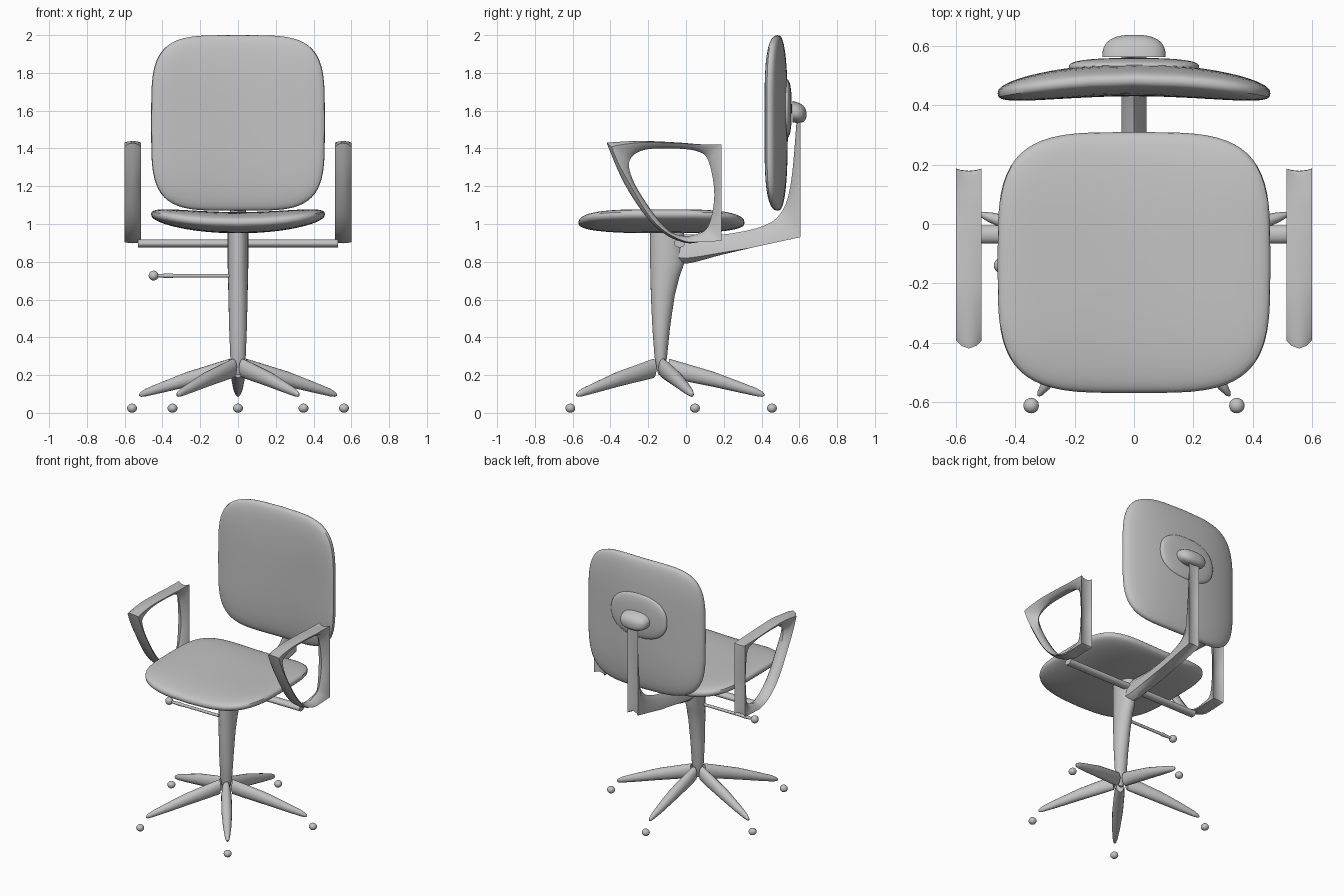
import bpy, bmesh, math
from mathutils import Vector, Matrix

if "Cube" in bpy.data.objects:
    bpy.data.objects.remove(bpy.data.objects["Cube"], do_unlink=True)

grey = bpy.data.materials.new("plain grey")
tone = (0.55, 0.55, 0.55, 1)
grey.use_nodes = True
grey.diffuse_color = tone
grey.node_tree.nodes["Principled BSDF"].inputs["Base Color"].default_value = tone


def finish(name, bm, sharp=40):
    bmesh.ops.recalc_face_normals(bm, faces=bm.faces)
    mesh = bpy.data.meshes.new(name)
    bm.to_mesh(mesh)
    bm.free()
    mesh.shade_smooth()
    mesh.set_sharp_from_angle(angle=math.radians(sharp))
    mesh.materials.append(grey)
    obj = bpy.data.objects.new(name, mesh)
    bpy.context.collection.objects.link(obj)
    return obj


def loft(name, rings, closed=False):
    """Skin a row of equal rings; cap the ends unless the row closes."""
    bm = bmesh.new()
    rows = [[bm.verts.new(p) for p in ring] for ring in rings]
    n = len(rows[0])
    for a, b in zip(rows, rows[1:] + rows[:1] if closed else rows[1:]):
        for i in range(n):
            j = (i + 1) % n
            bm.faces.new((a[i], a[j], b[j], b[i]))
    if not closed:
        bm.faces.new(rows[0])
        bm.faces.new(rows[-1])
    return finish(name, bm)


def power(value, exponent):
    return math.copysign(abs(value) ** exponent, value)


def pad(name, half_u, half_v, thick, place, square, edge, half=False):
    """Cushion with a superellipse outline and a rounded rim."""
    rings, steps, sides = [], 24, 64
    for i in range(steps // 2 + 1 if half else steps + 1):
        a = min(max(math.pi * i / steps, 0.005), math.pi - 0.005)
        s, h = power(math.sin(a), 2 / edge), thick * power(math.cos(a), 2 / edge)
        ring = []
        for k in range(sides):
            t = math.tau * k / sides
            ring.append(place(half_u * s * power(math.cos(t), 2 / square),
                              half_v * s * power(math.sin(t), 2 / square), h))
        rings.append(ring)
    return loft(name, rings)


def bend(u):
    return 0.045 * (u / 0.46) ** 2


def strip(name, sections, x, w, closed):
    """Frame in the y-z plane. Section: outer y, z, inner y, z, edge drop, corner.
    A positive drop rounds the outer side, a negative one hollows it."""
    n, steps, rows = len(sections), 6, []

    def tangent(i, k):
        if sections[i % n][5] and k < 2:
            return 0
        a, b = (i - 1, i + 1) if closed else (max(i - 1, 0), min(i + 1, n - 1))
        return (sections[b % n][k] - sections[a % n][k]) / 2

    for i in range(n if closed else n - 1):
        p, q = sections[i], sections[(i + 1) % n]
        for t in [j / steps for j in range(steps)]:
            rows.append([(2*t**3 - 3*t*t + 1) * p[k] + (t**3 - 2*t*t + t) * tangent(i, k)
                         + (3*t*t - 2*t**3) * q[k] + (t**3 - t*t) * tangent(i + 1, k)
                         for k in range(5)])
    if not closed:
        rows.append(sections[-1][:5])
    rings = []
    for oy, oz, iy, iz, drop in rows:
        outer, inner = Vector((0, oy, oz)), Vector((0, iy, iz))
        inward = (inner - outer).normalized()
        side = outer + inward * max(drop, 0)
        mid = outer + inward * max(-drop, 0)
        ring = []
        for f in (-1, -0.6, 0, 0.6, 1):
            ring.append(mid.lerp(side, f * f) + Vector((x + f * w, 0, 0)))
        for f in (0.7, 0, -0.7):
            ring.append(inner.lerp(side, f * f * 0.7) + Vector((x + f * w, 0, 0)))
        rings.append(ring)
    return loft(name, rings, closed)


def ellipse(center, axis_a, axis_b, sides=24):
    c, a, b = Vector(center), Vector(axis_a), Vector(axis_b)
    return [c + a * math.cos(math.tau * k / sides) + b * math.sin(math.tau * k / sides)
            for k in range(sides)]


def ball(name, center, size):
    bm = bmesh.new()
    bmesh.ops.create_uvsphere(bm, u_segments=20, v_segments=12, radius=1)
    bm.transform(Matrix.Translation(center) @ Matrix.Diagonal((*size, 1)))
    return finish(name, bm)


# Cushions
pad("seat", 0.46, 0.44, 0.056,
    lambda u, v, h: Vector((u, v - 0.13, 1.007 + h + bend(u))), 3.8, 2.7)
pad("backrest", 0.46, 0.465, 0.054,
    lambda u, v, h: Vector((u, 0.485 + h - bend(u), v + 1.535)), 4.2, 2.7)

# Backrest mounting plate and knob
pad("back_plate", 0.22, 0.157, 0.03,
    lambda u, v, h: Vector((u, 0.53 + h, v + 1.61)), 2.3, 2.6)
pad("back_knob", 0.107, 0.056, 0.075,
    lambda u, v, h: Vector((u, 0.563 + h, v + 1.595 - 0.2 * h)), 2.4, 2.6, half=True)

# Rear support running back from the column and up to the knob
strip("rear_support", [
    (-0.1, 0.81, -0.1, 0.945, 0.03, 0),
    (0, 0.79, 0, 0.945, 0.03, 0),
    (0.2, 0.84, 0.2, 0.945, 0.01, 0),
    (0.42, 0.89, 0.41, 0.99, -0.005, 0),
    (0.605, 0.93, 0.51, 1.07, -0.02, 1),
    (0.605, 1.2, 0.557, 1.23, -0.014, 0),
    (0.605, 1.54, 0.585, 1.54, -0.004, 0)], 0, 0.042, False)

# Armrest loops
arm = [
    (-0.42, 1.43, -0.3, 1.33, 0.035, 1),
    (-0.25, 1.44, -0.23, 1.39, 0.01, 0),
    (-0.05, 1.432, -0.08, 1.4, 0.006, 0),
    (0.08, 1.422, 0.06, 1.385, 0, 0),
    (0.187, 1.42, 0.12, 1.33, -0.015, 1),
    (0.187, 1.17, 0.15, 1.15, -0.015, 0),
    (0.187, 0.91, 0.115, 0.985, -0.015, 1),
    (0.08, 0.905, 0.04, 0.942, 0, 0),
    (0, 0.9, -0.02, 0.938, 0.01, 0),
    (-0.11, 0.945, -0.09, 0.965, 0.012, 0),
    (-0.22, 1.05, -0.175, 1.06, 0.018, 0),
    (-0.335, 1.23, -0.275, 1.22, 0.03, 0)]
for side, x in (("left", 0.557), ("right", -0.557)):
    strip(side + "_armrest", arm, x, 0.043, True)

# Bar joining the armrests
loft("arm_bar", [ellipse((x, -0.035, 0.897), (0, 0.03, 0), (0, 0, 0.021))
                 for x in (-0.53, 0.53)])

# Column: height, front y, back y, half width
loft("column", [ellipse((0, (f + b) / 2, z), (w, 0, 0), (0, (b - f) / 2, 0))
                for z, f, b, w in (
    (0.96, -0.19, -0.01, 0.055), (0.79, -0.19, -0.01, 0.055),
    (0.72, -0.188, -0.035, 0.053), (0.62, -0.186, -0.06, 0.051),
    (0.45, -0.178, -0.085, 0.047), (0.3, -0.167, -0.1, 0.041),
    (0.24, -0.158, -0.11, 0.03), (0.2, -0.145, -0.125, 0.015))])

# Height lever
loft("lever", [ellipse((x, -0.14, 0.726), (0, r, 0), (0, 0, r), 12)
               for x, r in ((-0.03, 0.01), (-0.34, 0.01), (-0.36, 0.013),
                            (-0.43, 0.008))])
ball("lever_knob", (-0.447, -0.14, 0.727), (0.026,) * 3)

# Five legs with casters: reach, low z, high z, half width
leg = ((0.045, 0.185, 0.287, 0.026), (0.12, 0.17, 0.265, 0.034),
       (0.28, 0.138, 0.218, 0.035), (0.42, 0.107, 0.165, 0.027),
       (0.51, 0.088, 0.13, 0.017), (0.54, 0.085, 0.112, 0.01),
       (0.55, 0.09, 0.1, 0.004))
for i in range(5):
    angle = math.radians(90 + 72 * i)
    out = Vector((math.cos(angle), math.sin(angle), 0))
    across = Vector((-out.y, out.x, 0))
    hub = Vector((0, -0.135, 0))
    loft(f"leg_{i + 1}", [ellipse(hub + out * r + Vector((0, 0, (lo + hi) / 2)),
                                  across * w, (0, 0, (hi - lo) / 2), 16)
                          for r, lo, hi, w in leg])
    ball(f"caster_{i + 1}", hub + out * 0.59 + Vector((0, 0, 0.025)),
         (0.026, 0.026, 0.024))
